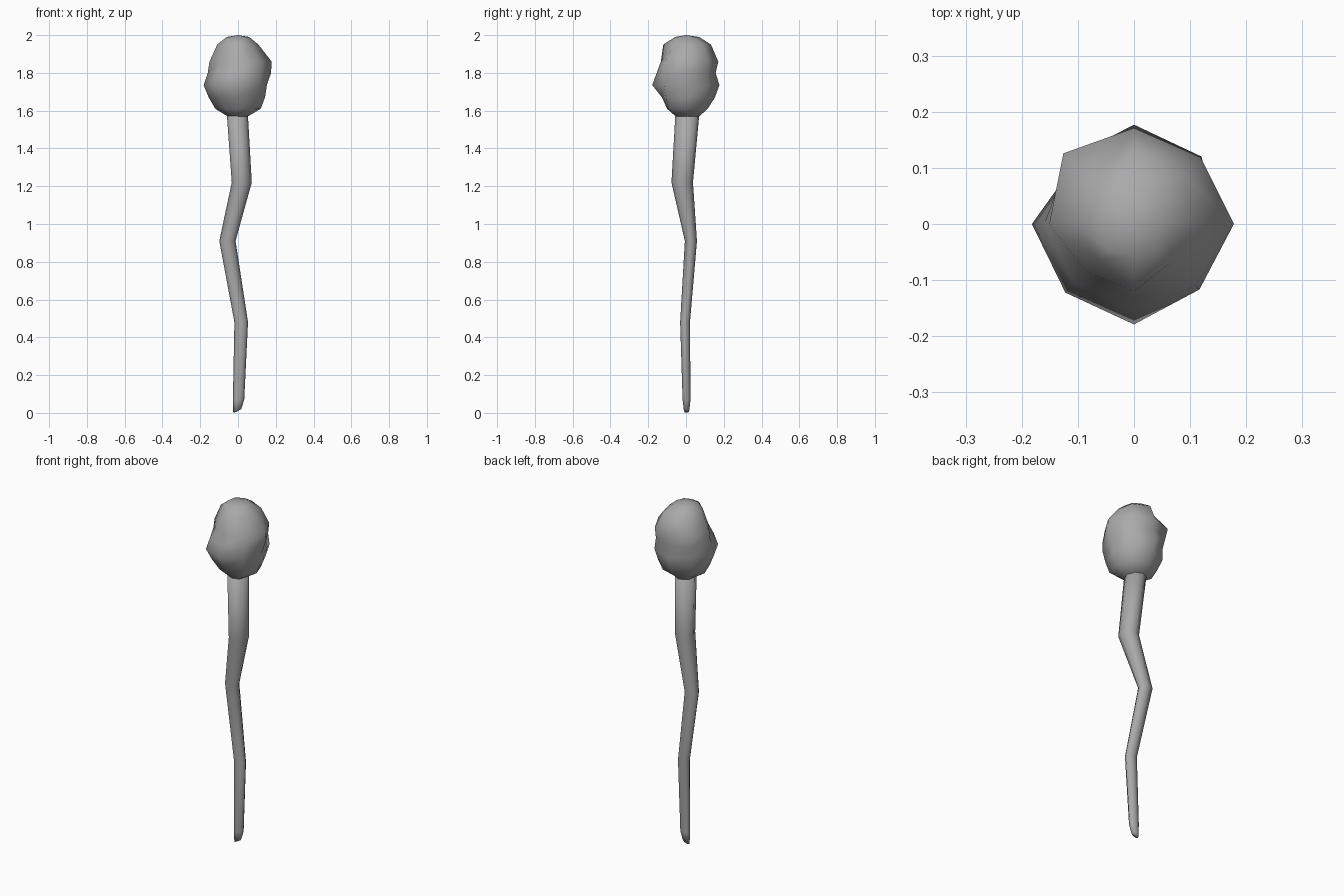
import bpy
import bmesh
from math import cos, sin, tau

SIDES = 8

default_cube = bpy.data.objects.get("Cube")
if default_cube:
    bpy.data.objects.remove(default_cube, do_unlink=True)


def make_material(name, color):
    mat = bpy.data.materials.new(name)
    mat.use_nodes = True
    mat.diffuse_color = color
    mat.node_tree.nodes["Principled BSDF"].inputs["Base Color"].default_value = color
    return mat


def loft(name, rings, top, bottom, material):
    """Skin a stack of rings, closing each end with a fan around a centre point."""
    bm = bmesh.new()
    loops = [[bm.verts.new(point) for point in ring] for ring in rings]
    for low, high in zip(loops, loops[1:]):
        for i in range(SIDES):
            j = (i + 1) % SIDES
            bm.faces.new((low[i], low[j], high[j], high[i]))
    for loop, tip in ((loops[0], bottom), (loops[-1], top)):
        centre = bm.verts.new(tip)
        for i in range(SIDES):
            bm.faces.new((loop[i], loop[(i + 1) % SIDES], centre))
    bmesh.ops.recalc_face_normals(bm, faces=bm.faces)
    for face in bm.faces:
        face.smooth = True
    mesh = bpy.data.meshes.new(name)
    bm.to_mesh(mesh)
    bm.free()
    mesh.materials.append(material)
    obj = bpy.data.objects.new(name, mesh)
    bpy.context.collection.objects.link(obj)
    return obj


def ring_points(z, radii_x, radii_y, cx=0.0, cy=0.0, tilt=0.0):
    points = []
    for i in range(SIDES):
        angle = tau * i / SIDES
        c, s = cos(angle), sin(angle)
        points.append((cx + radii_x[i] * c, cy + radii_y[i] * s, z + tilt * (1 + c) / 2))
    return points


grey = make_material("wood grey", (0.4, 0.4, 0.4, 1.0))

# Crooked handle: height, centre x, centre y, radius x, radius y, end slant
handle_path = [
    (0.0, -0.004, 0.003, 0.021, 0.014, 0.02),
    (0.07, 0.003, 0.003, 0.03, 0.021, 0.0),
    (0.48, 0.017, -0.005, 0.036, 0.026, 0.0),
    (0.91, -0.056, 0.026, 0.043, 0.032, 0.0),
    (1.22, 0.02, -0.02, 0.053, 0.057, 0.0),
    (1.62, -0.006, 0.01, 0.056, 0.064, 0.0),
]
handle_rings = [
    ring_points(z, [rx] * SIDES, [ry] * SIDES, cx, cy, tilt)
    for z, cx, cy, rx, ry, tilt in handle_path
]
loft("handle", handle_rings, (0, 0.01, 1.63), (-0.004, 0.003, 0.008), grey)

# Knobbly head: height, then radii in thousandths going round from +x
head_profile = {
    1.57: (53, 65, 70, 65, 55, 55, 55, 60),
    1.61: (120, 125, 115, 120, 120, 100, 100, 130),
    1.67: (143, 150, 153, 150, 155, 140, 127, 150),
    1.735: (153, 170, 177, 150, 182, 173, 179, 165),
    1.80: (175, 162, 157, 165, 160, 150, 155, 165),
    1.86: (178, 168, 171, 178, 151, 120, 133, 155),
    1.95: (108, 125, 132, 100, 110, 90, 120, 95),
    1.99: (60, 65, 70, 70, 60, 65, 58, 60),
}
head_rings = []
for z, radii in head_profile.items():
    r = [value / 1000 for value in radii]
    head_rings.append(ring_points(z, r, r))
loft("head", head_rings, (0, 0, 2.0), (0, 0, 1.56), grey)
